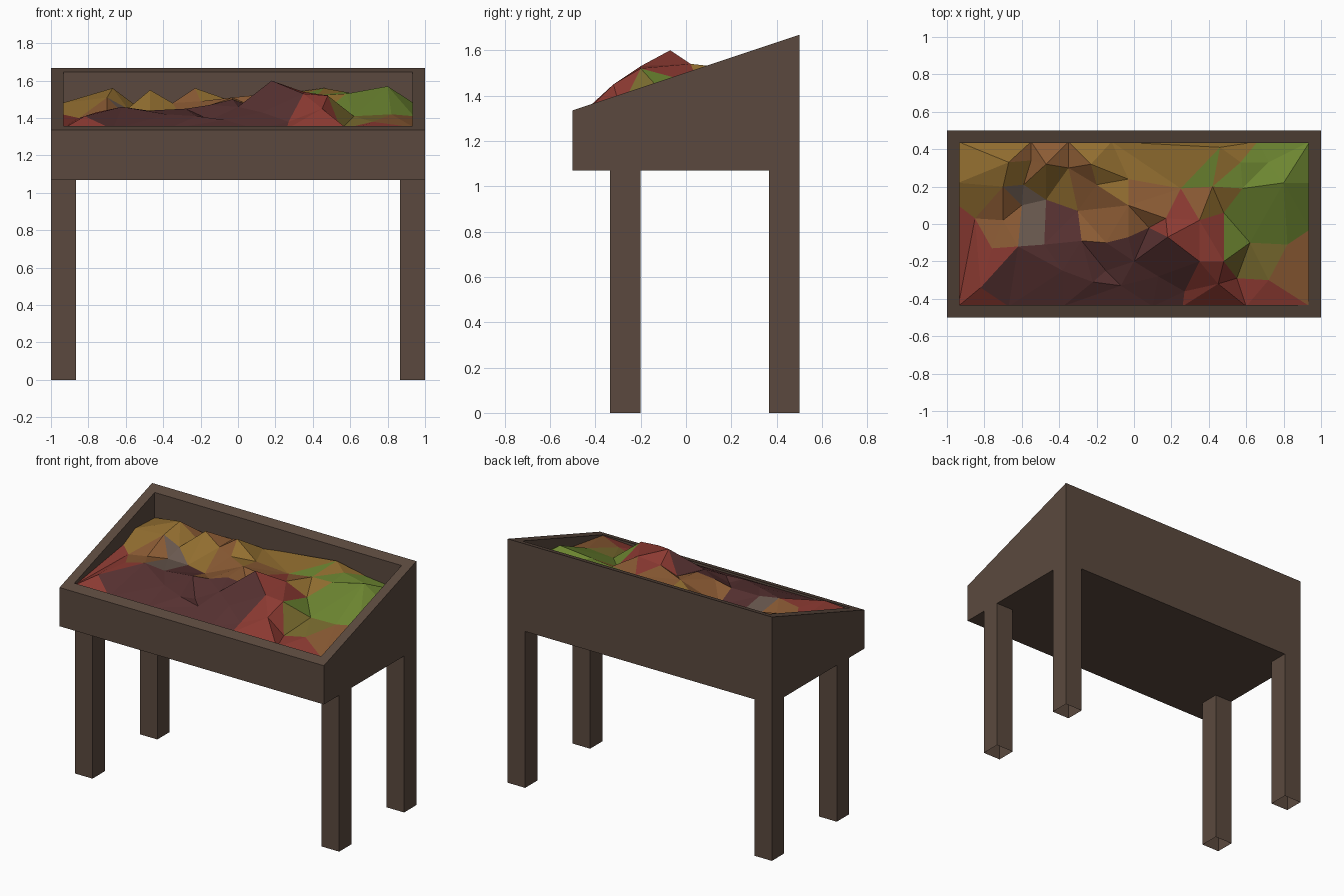
import bpy
import bmesh
from mathutils import Vector
from mathutils.geometry import delaunay_2d_cdt

if "Cube" in bpy.data.objects:
    bpy.data.objects.remove(bpy.data.objects["Cube"], do_unlink=True)


def make_material(name, hex_colour):
    """Flat material from an sRGB hex string, stored as linear values."""
    srgb = [int(hex_colour[i:i + 2], 16) / 255 for i in (0, 2, 4)]
    colour = [((c + 0.055) / 1.055) ** 2.4 for c in srgb] + [1.0]
    material = bpy.data.materials.new(name)
    material.use_nodes = True
    material.diffuse_color = colour
    material.node_tree.nodes["Principled BSDF"].inputs["Base Color"].default_value = colour
    return material


def make_object(name, bm, materials):
    mesh = bpy.data.meshes.new(name)
    bm.to_mesh(mesh)
    bm.free()
    for material in materials:
        mesh.materials.append(material)
    obj = bpy.data.objects.new(name, mesh)
    bpy.context.collection.objects.link(obj)
    return obj


wood = make_material("dark wood", "5B493E")

# Sloping tray: rings from the underside, over the rim, down to the inner floor
HALF_X, HALF_Y, UNDERSIDE, FLOOR = 1.0, 0.5, 1.07, 1.2
WALL = 0.066


def rim_height(y):
    return 1.335 + 0.333 * (y + HALF_Y)


def ring(bm, inset, height):
    x, y = HALF_X - inset, HALF_Y - inset
    corners = ((-x, -y), (x, -y), (x, y), (-x, y))
    return [bm.verts.new((cx, cy, height(cy))) for cx, cy in corners]


bm = bmesh.new()
rings = [
    ring(bm, 0, lambda y: UNDERSIDE),
    ring(bm, 0, rim_height),
    ring(bm, WALL, rim_height),
    ring(bm, WALL, lambda y: FLOOR),
]
for low, high in zip(rings, rings[1:]):
    for i in range(4):
        j = (i + 1) % 4
        bm.faces.new((low[i], low[j], high[j], high[i]))
bm.faces.new(reversed(rings[0]))
bm.faces.new(rings[-1])
make_object("sloping_tray", bm, [wood])

# Four square legs, open at the foot
LEG = 0.133


def add_leg(name, x, y):
    bm = bmesh.new()
    bmesh.ops.create_cube(bm, size=1)
    bmesh.ops.scale(bm, vec=(LEG, LEG, UNDERSIDE), verts=bm.verts)
    bmesh.ops.translate(bm, vec=(x, y, UNDERSIDE / 2), verts=bm.verts)
    bm.normal_update()
    caps = [f for f in bm.faces if abs(f.normal.z) > 0.5]
    bmesh.ops.delete(bm, geom=caps, context='FACES_ONLY')
    make_object(name, bm, [wood])


for side, sign in (("left", 1), ("right", -1)):
    x = sign * (HALF_X - LEG / 2)
    add_leg("front_leg_" + side, x, -0.268)
    add_leg("back_leg_" + side, x, HALF_Y - LEG / 2)

# Faceted relief: peaks and valleys in hundredths, heights above one unit
border = [
    (-94, 44, 47), (-55, 44, 46), (-35, 44, 48), (-12, 44, 48), (66, 44, 50),
    (94, 44, 47), (94, 22, 48), (94, -3, 41), (94, -44, 35), (60, -44, 33),
    (26, -44, 34), (10, -44, 34), (-38, -44, 34), (-67, -44, 34), (-94, -44, 34),
    (-94, 10, 42), (-94, 22, 48),
]
hills = [
    (-67, 33, 56), (-70, 20, 51), (-59, 21, 45), (-55, 34, 47), (-47, 32, 55),
    (-35, 30, 48), (-23, 32, 56), (-20, 21, 49), (-3, 24, 49), (25, 19, 50),
    (46, 41, 56), (57, 33, 54), (72, 33, 51), (80, 22, 57), (42, 20, 52),
    (58, 19, 53), (-30, 7, 40), (-60, 10, 41), (-47, 13, 39), (-85, 3, 40),
    (-70, 2, 43), (-3, 10, 51), (8, -2, 46), (-3, -7, 50), (-28, -9, 45),
    (-15, -10, 47), (-62, -12, 46), (-48, -11, 44), (-76, -13, 43), (18, -7, 60),
    (17, 3, 53), (35, 2, 54), (48, 6, 45), (82, -11, 42), (62, -10, 41),
    (55, -29, 34), (72, -30, 38), (48, -20, 52), (35, -20, 53), (45, -32, 45),
    (0, -20, 46), (-15, -25, 39), (-7, -33, 39), (-38, -25, 42), (-82, -34, 41),
    (27, -36, 38), (13, -28, 43), (-22, -31, 41),
]
points = [Vector(p) / 100 for p in border + hills]

# Each facet takes the colour of its nearest patch centre, in tenths
patches = {
    ("ochre", "926E30"): [(-8, 3), (-7, 4), (-4.2, 2), (-2, 4), (-1, 3), (2, 3), (5, 4), (-8, 2),
                          (4.7, 1.2)],
    ("orange brown", "8B5B34"): [(-5, 4), (-3, 2.7), (-2, 1), (1, 1), (-1, 0), (-7, 0), (3.5, 1),
                                 (8.5, -2.7)],
    ("brick red", "8C3A32"): [(-9, -1), (-8, -4), (2, 0.5), (4, -1), (4, -3), (7, -4), (-8, -2)],
    ("maroon", "563131"): [(-6, -3), (-5, -2), (-4, 0), (-3, -3), (-1, -2), (0, -4), (1, -2), (2, -3)],
    ("leaf green", "6D8631"): [(4, 2.5), (6, 0), (6, 2), (7, 3.5), (8, 1), (9, 3), (8.5, 0)],
    ("olive", "7A6C2F"): [(7, -1.8), (6, -2)],
    ("grey brown", "6B5A50"): [(-5.2, 0.4)],
}
materials = [make_material(*key) for key in patches]
centres = [(Vector(c) / 10, i) for i, group in enumerate(patches.values()) for c in group]

flat, _, triangles, sources, _, _ = delaunay_2d_cdt(
    [p.to_2d() for p in points], [], [], 0, 0.0001)
bm = bmesh.new()
verts = []
for place, source in zip(flat, sources):
    verts.append(bm.verts.new((place.x, place.y, 1 + points[source[0]].z)))
for triangle in triangles:
    face = bm.faces.new([verts[i] for i in triangle])
    middle = face.calc_center_median().to_2d()
    face.material_index = min(centres, key=lambda c: (c[0] - middle).length)[1]
make_object("relief_landscape", bm, materials)
